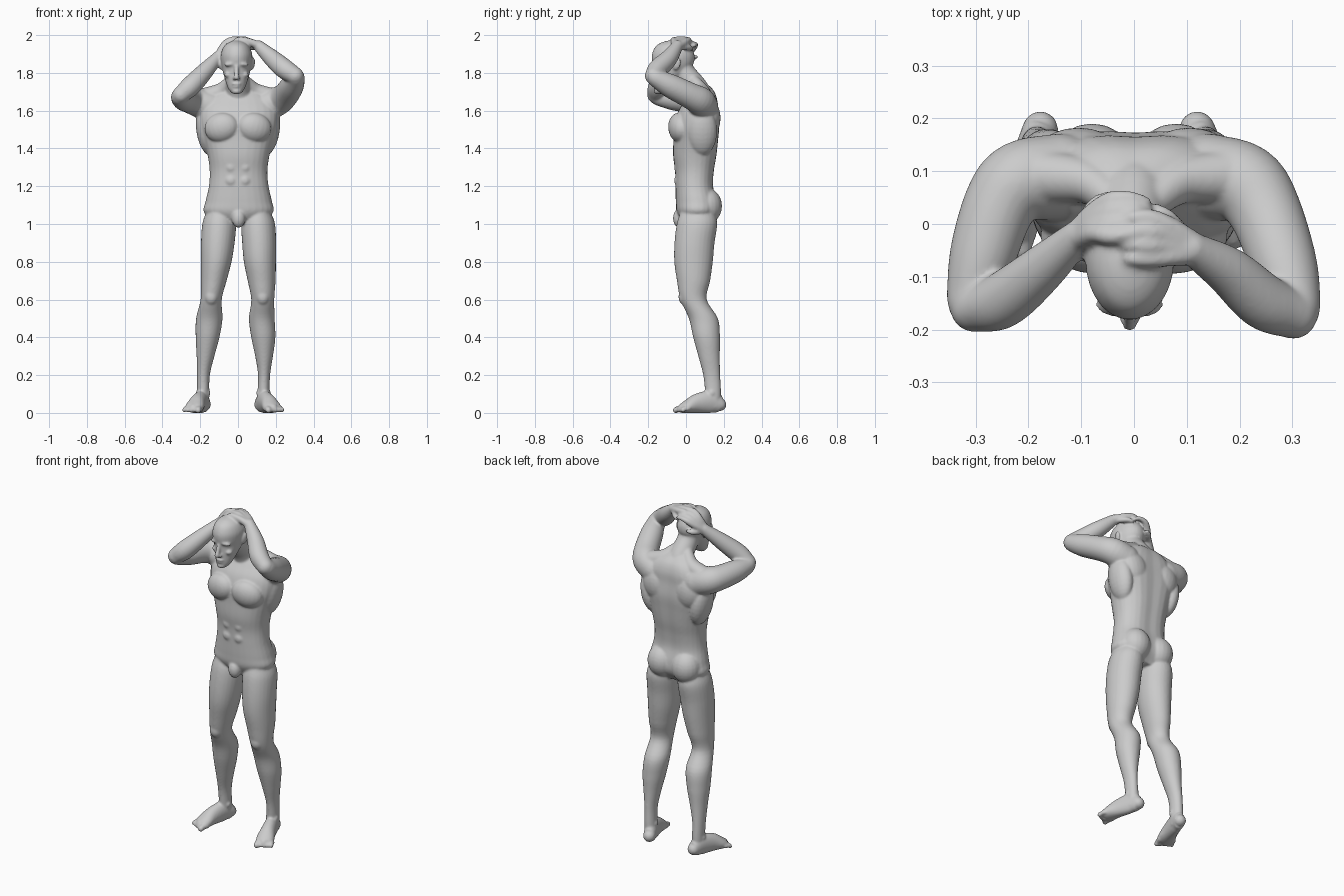
import bpy, bmesh, math
from mathutils import Vector, Matrix

bm = bmesh.new()
N = 28

def spline(pts, k=5):
    """Catmull-Rom through points of any dimension."""
    p = [Vector(q) for q in pts]
    p = [p[0] * 2 - p[1]] + p + [p[-1] * 2 - p[-2]]
    out = []
    for a, b, c, d in zip(p, p[1:], p[2:], p[3:]):
        for i in range(k):
            t = i / k
            out.append((b * 2 + (c - a) * t + (a * 2 - b * 5 + c * 4 - d) * t * t
                        + (b * 3 - a - c * 3 + d) * t ** 3) * 0.5)
    return out + [p[-2]]

def skin(rings):
    rv = [[bm.verts.new(c) for c in r] for r in rings]
    for a, b in zip(rv, rv[1:]):
        for i in range(N):
            bm.faces.new((a[i], a[(i + 1) % N], b[(i + 1) % N], b[i]))
    bm.faces.new(rv[0])
    bm.faces.new(rv[-1])

def loft(sections, e=2.0, groove=0.0):
    """Horizontal sections (z, cx, cy, rx, ry); groove dents the middle of the back."""
    rings = []
    for z, cx, cy, rx, ry in spline(sections):
        ring = []
        for i in range(N):
            a = 2 * math.pi * i / N
            c, s = math.cos(a), math.sin(a)
            dent = 1 - groove * math.exp(-((a - math.pi / 2) / 0.25) ** 2)
            ring.append((cx + rx * math.copysign(abs(c) ** (2 / e), c),
                         cy + ry * dent * math.copysign(abs(s) ** (2 / e), s), z))
        rings.append(ring)
    skin(rings)

def ball(c, r, rot=(0, 0, 0)):
    m = Matrix.Translation(c)
    for ang, ax in zip(rot, 'XYZ'):
        m = m @ Matrix.Rotation(math.radians(ang), 4, ax)
    bmesh.ops.create_uvsphere(bm, u_segments=20, v_segments=14, radius=1,
                              matrix=m @ Matrix.Diagonal((*r, 1)))

def pair(c, r, rot=(0, 0, 0), mid=0.0):
    for s in (-1, 1):
        ball((mid + s * c[0], c[1], c[2]), r, (rot[0], s * rot[1], s * rot[2]))

def tube(pts):
    """Path of (x, y, z, width radius[, height radius]) with rounded ends."""
    path = spline([(*p, p[3])[:5] for p in pts])
    rings = []
    for i, p in enumerate(path):
        t = (path[min(i + 1, len(path) - 1)] - path[max(i - 1, 0)]).to_3d().normalized()
        side = t.cross(Vector((0, 0, 1))).normalized()
        up = side.cross(t)
        rings.append([p.to_3d() + side * p[3] * math.cos(2 * math.pi * j / N)
                      + up * p[4] * math.sin(2 * math.pi * j / N) for j in range(N)])
    skin(rings)
    for q in (path[0], path[-1]):
        r = min(q[3], q[4])
        ball(q.to_3d(), (r, r, r))

# Torso
loft([(1.0, .003, .055, .10, .07), (1.06, .003, .06, .182, .108), (1.12, .004, .058, .176, .112),
      (1.2, .004, .047, .158, .103), (1.28, .003, .048, .153, .106), (1.36, .003, .05, .163, .118),
      (1.44, .003, .055, .183, .122), (1.52, .003, .06, .205, .124), (1.6, .003, .068, .205, .108),
      (1.66, .003, .085, .175, .085), (1.71, .002, .09, .12, .058), (1.75, 0, .06, .06, .045)],
     e=2.25, groove=.09)
pair((.088, -.035, 1.51), (.092, .058, .078), (0, 15, 12))      # pectorals
pair((.105, .125, 1.56), (.085, .058, .10), (0, 12, 0))         # shoulder blades
pair((.165, .085, 1.49), (.055, .08, .13), (0, 10, 0))          # side back muscles
pair((.08, .108, 1.095), (.085, .083, .095))                    # buttocks
for z in (1.23, 1.30, 1.37):                                    # abdominals
    pair((.036, -.037, z), (.034, .026, .034))
ball((.003, -.035, 1.03), (.036, .034, .05))                    # groin

# Neck and trapezius
tube([(0, .085, 1.64, .075), (0, .05, 1.72, .066), (-.006, -.01, 1.80, .06), (-.007, -.03, 1.86, .06)])
for s in (-1, 1):
    tube([(s * .035, .04, 1.76, .03), (s * .09, .08, 1.705, .042), (s * .17, .09, 1.67, .052)])

# Head
H = -.008
loft([(1.69, H, -.137, .022, .022), (1.715, H, -.122, .043, .045), (1.76, H, -.10, .059, .069),
      (1.80, H, -.08, .071, .089), (1.825, H, -.072, .076, .098), (1.86, H, -.068, .082, .112),
      (1.90, H, -.068, .083, .112), (1.94, H, -.07, .067, .091), (1.962, H, -.072, .04, .055),
      (1.972, H, -.072, .012, .016)])
pair((.032, -.158, 1.846), (.034, .018, .011), (0, 8, 12), H)      # brows
pair((.044, -.137, 1.79), (.021, .022, .016), (0, 0, 20), H)      # cheekbones
pair((.086, -.05, 1.848), (.010, .023, .034), (-15, 10, -15), H)  # ears
tube([(H, -.17, 1.838, .010), (H, -.181, 1.80, .012), (H, -.19, 1.776, .014)])  # nose
pair((.012, -.176, 1.771), (.010, .012, .009), mid=H)
ball((H, -.165, 1.742), (.026, .014, .007))                     # lips
ball((H, -.162, 1.728), (.022, .013, .007))
ball((H, -.15, 1.703), (.026, .020, .017))                      # chin

# Arms
arms = [
    [(-.14, .09, 1.62, .082), (-.215, .08, 1.645, .077), (-.255, .035, 1.655, .069),
     (-.287, -.06, 1.663, .063), (-.306, -.135, 1.672, .049), (-.303, -.16, 1.683, .045)],
    [(-.303, -.16, 1.683, .045), (-.25, -.145, 1.73, .053), (-.18, -.09, 1.803, .046),
     (-.105, -.022, 1.885, .031)],
    [(.14, .09, 1.62, .082), (.21, .075, 1.65, .077), (.25, .02, 1.68, .069),
     (.285, -.08, 1.73, .063), (.304, -.15, 1.768, .05), (.302, -.172, 1.785, .046)],
    [(.302, -.172, 1.785, .046), (.245, -.147, 1.822, .053), (.18, -.09, 1.878, .046),
     (.11, -.046, 1.942, .031)]]
for a in arms:
    tube(a)

# Hands: one tube per finger from wrist to tip
for i in range(4):
    bend = .006 * (1.5 - abs(i - 1.5))
    y = .012 - .026 * i
    tube([(.11, -.046 + (y + .03) * .25, 1.944, .023), (.065, -.035 + (y + .03) * .75, 1.963, .019),
          (.028, y, 1.972 + bend, .017), (-.004 - bend, y, 1.976, .0125),
          (-.019 - bend, y, 1.958, .011)])
    y, z = .046 - .023 * i, 1.938 + .010 * i
    tube([(-.105, -.022 + (y - .01) * .25, 1.886, .023), (-.075, y * .6 - .004, z - .022, .019),
          (-.042, y, z + .004, .017), (-.006 + bend, y + .004, z + .013, .0125),
          (.022 + bend, y - .004, z + .008, .011)])
tube([(.10, -.03, 1.938, .018), (.065, .012, 1.935, .015), (.04, .03, 1.93, .011)])
tube([(-.10, -.01, 1.878, .018), (-.075, .035, 1.88, .015), (-.05, .052, 1.885, .011)])

# Legs: shared depth profile (z, cy, ry) with side-specific (cx, rx)
depth = [(1.06, .06, .09), (1.0, .058, .107), (.9, .045, .106), (.8, .04, .102), (.7, .04, .088),
         (.6, .04, .07), (.5, .092, .077), (.4, .109, .071), (.3, .122, .057), (.2, .136, .045),
         (.1, .144, .042), (.03, .145, .035)]
left = [(-.10, .07), (-.10, .089), (-.107, .089), (-.115, .081), (-.128, .068), (-.142, .056),
        (-.152, .07), (-.161, .063), (-.172, .047), (-.183, .034), (-.184, .032), (-.184, .032)]
right = [(.105, .07), (.107, .089), (.112, .09), (.116, .085), (.125, .074), (.131, .061),
         (.126, .068), (.134, .064), (.138, .047), (.138, .032), (.135, .032), (.133, .032)]
for side in (left, right):
    loft([(z, cx, cy, rx, ry) for (z, cy, ry), (cx, rx) in zip(depth, side)])
    ball((side[5][0], -.008, .615), (.036, .032, .045))           # kneecap
    for s in (-1, 1):                                           # ankle bones
        ball((side[10][0] + s * .026, .135, .105), (.013, .018, .018))

# Feet with toes
for s, hx, tx in ((-1, -.176, -.235), (1, .118, .185)):
    fx = lambda y: hx + (tx - hx) * (.185 - y) / .2
    tube([(fx(y), y, z, w, h) for y, z, w, h in
          ((.18, .044, .034, .044), (.13, .058, .037, .06), (.06, .05, .042, .052),
           (.01, .034, .05, .036), (-.02, .024, .046, .025))])
    for i in range(5):
        o = -.036 + .0185 * i                                   # big toe on the inner side
        r = .0165 if i == 0 else .0115
        bx, by = fx(-.015) + s * o, -.012 + .35 * (o + .036)
        tube([(bx, by, .022, r), (bx + s * .010, by - .03, .02, r),
              (bx + s * .012, by - .042 + .003 * i, .014, r)])

# Merge all forms into one smooth skin resting on the ground
for v in bm.verts:
    v.co.z = max(v.co.z, 0.0)
bmesh.ops.recalc_face_normals(bm, faces=bm.faces)
mesh = bpy.data.meshes.new("human_body")
bm.to_mesh(mesh)
bm.free()
body = bpy.data.objects.new("human_body", mesh)
bpy.context.collection.objects.link(body)
rm = body.modifiers.new("merge", 'REMESH')
rm.mode, rm.voxel_size, rm.use_smooth_shade = 'VOXEL', .006, True
sm = body.modifiers.new("soften", 'SMOOTH')
sm.factor, sm.iterations = .5, 7
